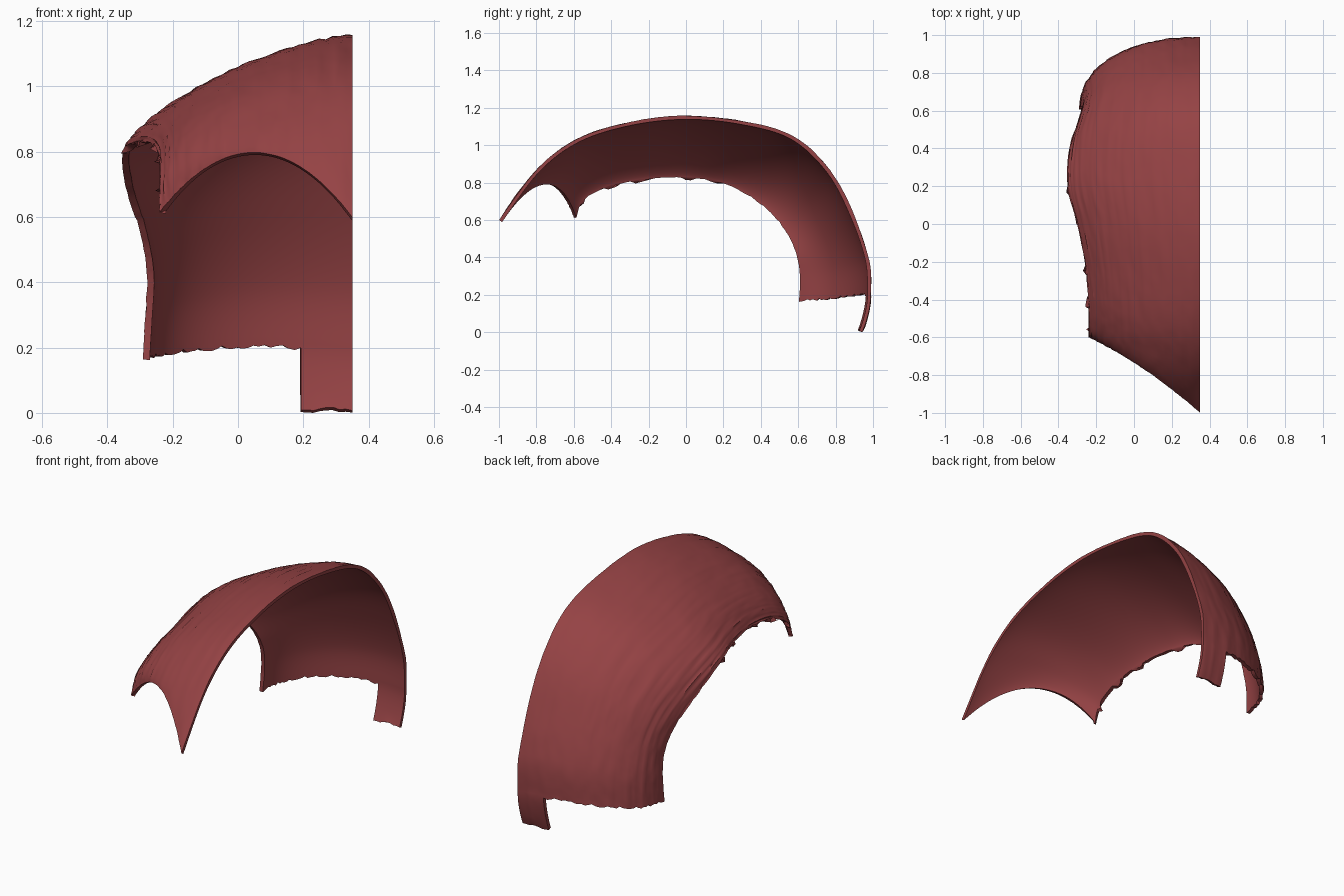
import bpy, bmesh, math, random
from mathutils import Vector

if "Cube" in bpy.data.objects:
    bpy.data.objects.remove(bpy.data.objects["Cube"])

random.seed(4)
MID_X, COLS, SUB, TAB_COLS, THICK = 0.35, 50, 8, 8, 0.02

# Stations front to nape: centre y,z | lower edge x,y,z | roundness | bulge y,z
stations = [
    (-1.00, 0.600, -0.240, -0.60, 0.615, 1.00, 0.03, 0.19),
    (-0.80, 0.870, -0.240, -0.55, 0.710, 1.40, 0.05, 0.07),
    (-0.58, 1.035, -0.240, -0.42, 0.780, 1.45, 0.02, 0.02),
    (-0.30, 1.125, -0.257, -0.22, 0.820, 1.45, 0.00, 0.00),
    (0.00, 1.158, -0.300, 0.00, 0.830, 1.45, 0.00, 0.00),
    (0.30, 1.130, -0.352, 0.20, 0.800, 1.45, 0.00, 0.00),
    (0.57, 1.050, -0.340, 0.40, 0.690, 1.60, 0.00, 0.00),
    (0.77, 0.865, -0.298, 0.53, 0.550, 1.80, 0.00, 0.00),
    (0.90, 0.620, -0.277, 0.59, 0.420, 2.00, 0.00, 0.00),
    (0.98, 0.380, -0.283, 0.61, 0.290, 2.10, 0.00, 0.01),
    (0.99, 0.185, -0.290, 0.605, 0.170, 2.20, 0.00, 0.02),
]


def catmull(t):
    i = min(int(t), len(stations) - 2)
    f = t - i
    a, b, c, d = (stations[max(0, min(len(stations) - 1, i + k))] for k in (-1, 0, 1, 2))
    return [0.5 * (2 * q + (r - p) * f + (2 * p - 5 * q + 4 * r - s) * f * f
                   + (3 * q - p - 3 * r + s) * f ** 3) for p, q, r, s in zip(a, b, c, d)]


def section_point(st, j):
    cy, cz, ex, ey, ez, power, by, bz = st
    s = math.sin(math.pi / 2 * j / COLS)
    f = max(0.0, 1 - s ** power) ** (1 / power)
    bulge = 4 * s * (1 - s)
    return Vector((MID_X + (ex - MID_X) * s, ey + (cy - ey) * f + by * bulge,
                   ez + (cz - ez) * f + bz * bulge))


bm = bmesh.new()
grid = []
rows = (len(stations) - 1) * SUB

# Main cap surface with slightly ragged side and nape edges
for i in range(rows + 1):
    st = catmull(i / SUB)
    row = []
    for j in range(COLS + 1):
        p = section_point(st, j)
        if i == rows and j > TAB_COLS:
            p.z += random.uniform(-0.008, 0.006)
        if j == COLS:
            p.z += random.uniform(-0.005, 0.004)
        row.append(bm.verts.new(p))
    grid.append(row)

# Narrow nape tab beside the centre line
for k in range(1, 7):
    t = k / 6
    row = []
    for j in range(TAB_COLS + 1):
        p = grid[rows][j].co.copy()
        p.y -= 0.045 * t ** 1.6
        p.z *= 1 - t
        if k == 6 and 0 < j:
            p.z += random.uniform(0, 0.01)
        row.append(bm.verts.new(p))
    grid.append(row)

for a, b in zip(grid, grid[1:]):
    for j in range(min(len(a), len(b)) - 1):
        bm.faces.new((a[j], b[j], b[j + 1], a[j + 1]))
bm.normal_update()

# Smooth inner lining
faces, rim = list(bm.faces), [e for e in bm.edges if e.is_boundary]
centre = {row[0] for row in grid}
normals, inner = {}, {}
for v in list(bm.verts):
    n = v.normal.copy()
    if v in centre:
        n.x = 0
        n.normalize()
    normals[v] = n
for v, n in normals.items():
    q = v.co - n * THICK
    q.z = max(q.z, 0)
    inner[v] = bm.verts.new(q)
for e in rim:
    loop = e.link_loops[0]
    a, b = loop.vert, loop.link_loop_next.vert
    bm.faces.new((b, a, inner[a], inner[b]))
for f in faces:
    bm.faces.new([inner[v] for v in reversed(f.verts)])

# Combed strand relief on the outer surface
drift = [0.0] * (COLS + 1)
for row in grid:
    for j, v in enumerate(row):
        drift[j] = 0.85 * drift[j] + random.uniform(-0.0014, 0.0014)
        v.co += normals[v] * drift[j]
        v.co.z = max(v.co.z, 0)

mesh = bpy.data.meshes.new("hair_shell_half")
bm.to_mesh(mesh)
bm.free()
hair = bpy.data.objects.new("hair_shell_half", mesh)
bpy.context.collection.objects.link(hair)

mat = bpy.data.materials.new("red_brown_hair")
mat.diffuse_color = (0.30, 0.055, 0.058, 1)
mat.use_nodes = True
mat.node_tree.nodes["Principled BSDF"].inputs["Base Color"].default_value = mat.diffuse_color
mesh.materials.append(mat)

bpy.context.view_layer.objects.active = hair
hair.select_set(True)
bpy.ops.object.shade_smooth_by_angle(angle=math.radians(45))
